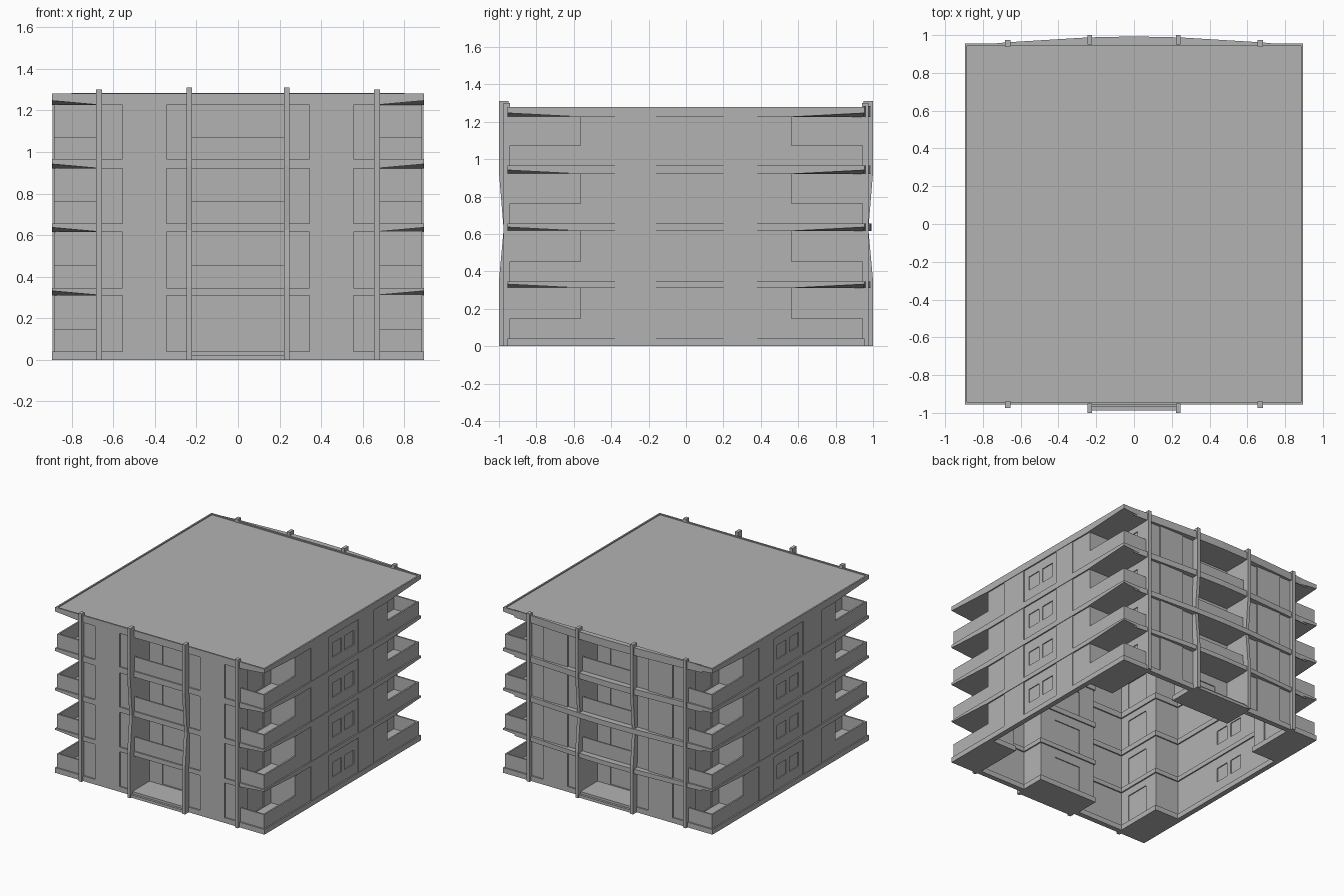
import bpy, bmesh

cube = bpy.data.objects.get("Cube")
if cube:
    bpy.data.objects.remove(cube, do_unlink=True)

concrete = bpy.data.materials.new("light_grey_concrete")
concrete.use_nodes = True
GREY = (0.45, 0.45, 0.45, 1)
concrete.diffuse_color = GREY
concrete.node_tree.nodes["Principled BSDF"].inputs["Base Color"].default_value = GREY


def finish(name, bm):
    bmesh.ops.recalc_face_normals(bm, faces=bm.faces)
    mesh = bpy.data.meshes.new(name)
    bm.to_mesh(mesh)
    bm.free()
    mesh.materials.append(concrete)
    ob = bpy.data.objects.new(name, mesh)
    bpy.context.collection.objects.link(ob)
    return ob


def box(bm, x, y, z):
    """Box from three (low, high) ranges; returns its vertices."""
    verts = bmesh.ops.create_cube(bm, size=1)["verts"]
    for v in verts:
        v.co = [r[0] + (c + 0.5) * (r[1] - r[0]) for c, r in zip(v.co, (x, y, z))]
    return verts


def prism(bm, points, depth):
    """Closed outline pushed along a vector."""
    face = bm.faces.new([bm.verts.new(p) for p in points])
    new = bmesh.ops.extrude_face_region(bm, geom=[face])["geom"]
    bmesh.ops.translate(bm, vec=depth, verts=[v for v in new if isinstance(v, bmesh.types.BMVert)])


def span(s, a, b):
    return tuple(sorted((s * a, s * b)))


SIDES = (-1, 1)
CORNERS = [(i, j) for i in SIDES for j in SIDES]
W, D = 0.895, 0.955            # slab half width and half depth
BX, BY = 0.68, 0.565           # inner corner of the corner balconies
RX, RY = 0.225, 0.76           # central recess half width and back wall
WX, WY = 0.885, 0.945          # wall planes
SLABS = [(0, 0.04), (0.31, 0.345), (0.615, 0.655), (0.92, 0.965), (1.225, 1.272)]
ROOF = 1.28
FLOORS = SLABS[:4]

# Hollow outer walls, following the balcony and entrance recesses
quarter = [(WX, BY), (BX, BY), (BX, WY), (RX, WY), (RX, RY)]
plan = list(quarter)
plan += [(-x, y) for x, y in reversed(quarter)]
plan += [(-x, -y) for x, y in quarter]
plan += [(x, -y) for x, y in reversed(quarter)]
bm = bmesh.new()
low = [bm.verts.new((x, y, 0)) for x, y in plan]
high = [bm.verts.new((x, y, 1.26)) for x, y in plan]
for i in range(len(plan)):
    k = (i + 1) % len(plan)
    bm.faces.new((low[i], low[k], high[k], high[i]))
walls = finish("outer_walls", bm)
solid = walls.modifiers.new("thickness", "SOLIDIFY")
solid.thickness = 0.02
solid.offset = -1
solid.use_even_offset = True

# Openings for entrance doors, balcony doors and paired side windows
cut, panes = bmesh.new(), bmesh.new()


def opening(x, y, z, axis):
    """Cut range through the wall plus a thin pane in mid wall."""
    box(cut, x, y, z)
    r = [x, y, z]
    mid = sum(r[axis]) / 2
    r[axis] = (mid - 0.003, mid + 0.003)
    box(panes, *r)


for _, top in FLOORS:
    for s in SIDES:
        opening((-0.115, 0.115), span(s, RY - 0.04, RY + 0.02), (top + 0.004, top + 0.2), 1)
        for a, b in ((-0.11, 0), (0.04, 0.15)):
            opening(span(s, WX - 0.045, WX + 0.025), (a, b), (top + 0.08, top + 0.19), 0)
        for t in SIDES:
            opening(span(s, BX - 0.04, BX + 0.02), span(t, 0.655, 0.85), (top + 0.004, top + 0.215), 0)
cutter = finish("opening_cutter", cut)
cutter.hide_render = True
boolean = walls.modifiers.new("openings", "BOOLEAN")
boolean.object = cutter
boolean.solver = "EXACT"
bpy.context.view_layer.objects.active = walls
for m in ("thickness", "openings"):
    bpy.ops.object.modifier_apply(modifier=m)
bpy.data.objects.remove(cutter, do_unlink=True)
finish("window_and_door_panes", panes)

# Floor slabs: tapered corner balconies, recess floors and edge bands
for n, (z0, z1) in enumerate(SLABS):
    bm = bmesh.new()
    for sx, sy in CORNERS:
        verts = box(bm, span(sx, BX - 0.03, W), span(sy, BY - 0.03, D), (z0, z1))
        if n:
            for v in verts:
                if abs(v.co.x) > 0.85 and abs(v.co.y) > 0.9 and v.co.z < z1 - 0.01:
                    v.co.z += 0.022
    for s in SIDES:
        box(bm, (-RX - 0.03, RX + 0.03), span(s, RY - 0.03, D), (z0, z1))
        box(bm, (-BX, BX), span(s, WY - 0.03, D), (z0, z1))
        box(bm, span(s, WX - 0.03, W), (-BY, BY), (z0, z1))
    finish(f"floor_slab_{n}", bm)

# Flat roof with a narrow raised rim
bm = bmesh.new()
box(bm, (-W, W), (-D, D), (1.25, 1.272))
for s in SIDES:
    box(bm, (-W, W), span(s, D - 0.012, D), (1.25, ROOF))
    box(bm, span(s, W - 0.012, W), (-D, D), (1.25, ROOF))
finish("roof", bm)

# Balcony parapets at the corners and, above the ground floor, in the middle
bm = bmesh.new()
for n, (_, top) in enumerate(FLOORS):
    z = (top - 0.01, top + 0.108)
    for sx, sy in CORNERS:
        box(bm, span(sx, BX, WX), span(sy, WY - 0.012, WY), z)
        box(bm, span(sx, WX - 0.012, WX), span(sy, BY, WY), z)
    if n:
        for s in SIDES:
            box(bm, (-RX, RX), span(s, WY - 0.012, WY), z)
finish("balcony_parapets", bm)

# Slightly raised facade panels
bm = bmesh.new()
for sx, sy in CORNERS:
    box(bm, span(sx, 0.345, 0.555), span(sy, WY, D), (0, 1.25))
for s in SIDES:
    box(bm, span(s, WX, WX + 0.006), (-0.38, -0.16), (0, 1.25))
    box(bm, span(s, WX, WX + 0.006), (0.2, 0.38), (0, 1.25))
finish("facade_panels", bm)

# Straight outer columns and pinched inner columns
bm = bmesh.new()
for sx, sy in CORNERS:
    box(bm, span(sx, 0.655, 0.682), span(sy, 0.94, 0.975), (0, 1.3))
finish("outer_columns", bm)
bm = bmesh.new()
edge = [(1, 0), (1, 0.35), (0.975, 0.625), (1, 0.93), (1, 1.31), (0.95, 1.31),
        (0.95, 0.93), (0.93, 0.625), (0.95, 0.35), (0.95, 0)]
for sx, sy in CORNERS:
    prism(bm, [(sx * 0.222, sy * y, z) for y, z in edge], (sx * 0.025, 0, 0))
finish("inner_columns", bm)

# Entrance steps at both ends
bm = bmesh.new()
for s in SIDES:
    box(bm, (-RX, RX), span(s, 0.94, 0.97), (0, 0.04))
    box(bm, (-RX, RX), span(s, 0.94, 0.987), (0, 0.022))
finish("entrance_steps", bm)

# Bowed slab edges along the back
bm = bmesh.new()
for z0, z1 in SLABS[1:]:
    top = 1.284 if z1 > 1.2 else z1
    bow = [(-0.8, 0.95), (-0.67, 0.962), (-0.24, 0.988), (0, 0.993),
           (0.24, 0.988), (0.67, 0.962), (0.8, 0.95)]
    prism(bm, [(x, y, z0) for x, y in bow], (0, 0, top - z0))
finish("bowed_back_edges", bm)
